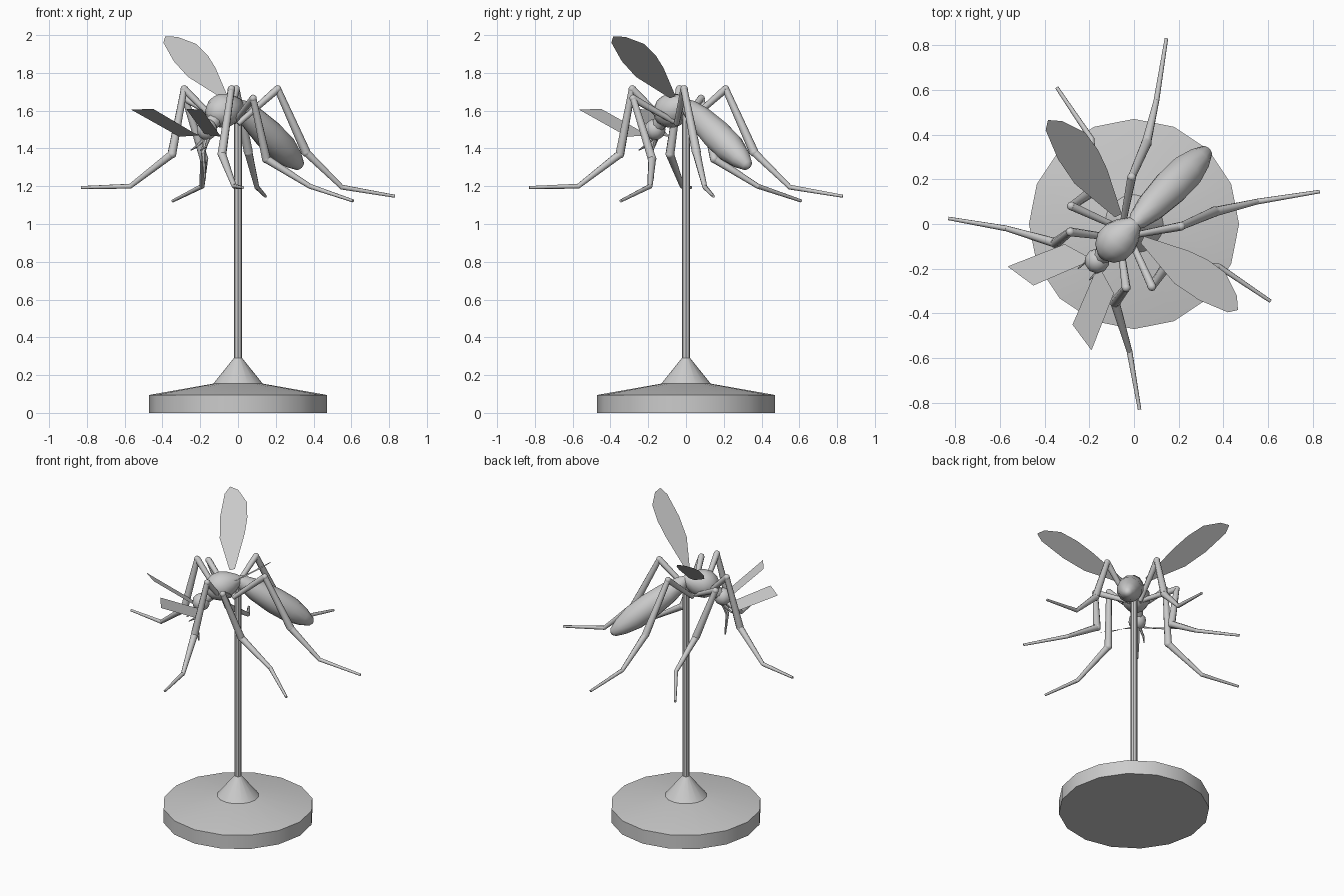
import bpy, bmesh, math
from mathutils import Vector, Matrix

if "Cube" in bpy.data.objects:
    bpy.data.objects.remove(bpy.data.objects["Cube"])

grey = bpy.data.materials.new("plain grey")
grey.use_nodes = True
COLOUR = (0.6, 0.6, 0.6, 1)
grey.diffuse_color = COLOUR
grey.node_tree.nodes["Principled BSDF"].inputs["Base Color"].default_value = COLOUR


def finish(name, bm, smooth=True, angle=50):
    mesh = bpy.data.meshes.new(name)
    bmesh.ops.recalc_face_normals(bm, faces=bm.faces)
    bm.to_mesh(mesh)
    bm.free()
    mesh.materials.append(grey)
    ob = bpy.data.objects.new(name, mesh)
    bpy.context.collection.objects.link(ob)
    if smooth:
        bpy.ops.object.select_all(action='DESELECT')
        ob.select_set(True)
        bpy.context.view_layer.objects.active = ob
        bpy.ops.object.shade_smooth_by_angle(angle=math.radians(angle))
    return ob


def lathe(name, profile, sides, start=(0, 0, 0), axis=(0, 0, 1), angle=50):
    """Closed solid of (distance along axis, radius) rings."""
    bm = bmesh.new()
    turn = Vector((0, 0, 1)).rotation_difference(Vector(axis)).to_matrix()
    rings = []
    for along, radius in profile:
        ring = []
        for i in range(sides):
            a = math.tau * i / sides
            p = Vector((radius * math.cos(a), radius * math.sin(a), along))
            ring.append(bm.verts.new(turn @ p + Vector(start)))
        rings.append(ring)
    for low, high in zip(rings, rings[1:]):
        for i in range(sides):
            j = (i + 1) % sides
            bm.faces.new((low[i], low[j], high[j], high[i]))
    bm.faces.new(rings[0][::-1])
    bm.faces.new(rings[-1])
    return finish(name, bm, angle=angle)


def swap(p):
    """The insect faces the -x -y diagonal, so its sides mirror by swapping x and y."""
    return Vector((p[1], p[0], p[2]))


def limb(name, bones, sides=8, joints=0):
    """Tapered bones; each item is (point, point, radius, radius)."""
    bm = bmesh.new()
    for i, (a, b, ra, rb) in enumerate(bones):
        a, b = Vector(a), Vector(b)
        rot = Vector((0, 0, 1)).rotation_difference(b - a).to_matrix().to_4x4()
        place = Matrix.Translation((a + b) / 2) @ rot
        bmesh.ops.create_cone(bm, cap_ends=True, segments=sides, radius1=ra,
                              radius2=rb, depth=(b - a).length, matrix=place)
        if i < joints:
            bmesh.ops.create_icosphere(bm, subdivisions=2, radius=rb,
                                       matrix=Matrix.Translation(b))
    return finish(name, bm)


def plate(name, points):
    bm = bmesh.new()
    bm.faces.new([bm.verts.new(p) for p in points])
    return finish(name, bm, smooth=False)


# Stand
lathe("stand_base", [(0, .47), (.095, .47), (.155, .13)], 16, angle=30)
lathe("stand_collar", [(.15, .135), (.29, .022)], 16)
lathe("stand_pole", [(.25, .021), (1.58, .021)], 8, angle=30)

# Body
lathe("thorax", [(0, .025), (.025, .062), (.07, .088), (.12, .09), (.17, .07), (.22, .035), (.24, .012)],
      12, (-.145, -.145, 1.57), (1, 1, .45))
lathe("abdomen", [(0, .02), (.05, .045), (.15, .068), (.3, .082), (.42, .08), (.52, .056), (.58, .03), (.595, .01)],
      12, (-.01, -.01, 1.645), (1, 1, -1))

bm = bmesh.new()
bmesh.ops.create_uvsphere(bm, u_segments=10, v_segments=8, radius=.056,
                          matrix=Matrix.Translation((-.165, -.165, 1.5)))
finish("head", bm)
limb("neck", [((-.165, -.165, 1.5), (-.1, -.1, 1.58), .035, .045)])

# Mouth parts
limb("proboscis", [((-.165, -.165, 1.46), (-.185, -.185, 1.38), .016, .012),
                   ((-.185, -.185, 1.38), (-.175, -.175, 1.24), .012, .006)], 6, 1)

# Paired parts: hip, knee, shin end, ankle, toe
legs = {
    "front_leg": [(-.1, -.06, 1.53), (-.285, -.035, 1.715), (-.35, -.085, 1.37), (-.57, -.02, 1.2), (-.83, .025, 1.193)],
    "middle_leg": [(-.06, -.02, 1.54), (-.28, .08, 1.665), (-.18, .15, 1.345), (-.19, .38, 1.2), (-.345, .61, 1.122)],
    "hind_leg": [(0, -.05, 1.53), (.21, -.01, 1.715), (.36, .055, 1.38), (.55, .1, 1.195), (.83, .145, 1.147)],
}
radii = [(.014, .02), (.018, .024), (.022, .013), (.013, .008)]
wing = [(-.085, .03), (-.265, .18), (-.34, .29), (-.395, .42), (-.385, .465),
        (-.32, .46), (-.22, .41), (-.16, .33), (-.12, .245), (-.055, .045)]
feeler = [(-.565, -.19, 1.605), (-.45, -.275, 1.61), (-.23, -.18, 1.48),
          (-.2, -.15, 1.47), (-.31, -.09, 1.462)]
palp = [(-.18, -.155, 1.45), (-.22, -.17, 1.41), (-.25, -.2, 1.39)]

for side, place in (("right", Vector), ("left", swap)):
    for name, path in legs.items():
        path = [place(p) for p in path]
        limb(f"{side}_{name}", [(a, b, *r) for a, b, r in zip(path, path[1:], radii)], joints=3)
    plate(f"{side}_wing", [place((x, y, 1.643 + .755 * y)) for x, y in wing])
    plate(f"{side}_feeler", [place(p) for p in feeler])
    a, b, c = [place(p) for p in palp]
    limb(f"{side}_palp", [(a, b, .009, .007), (b, c, .007, .003)], 6, 1)
